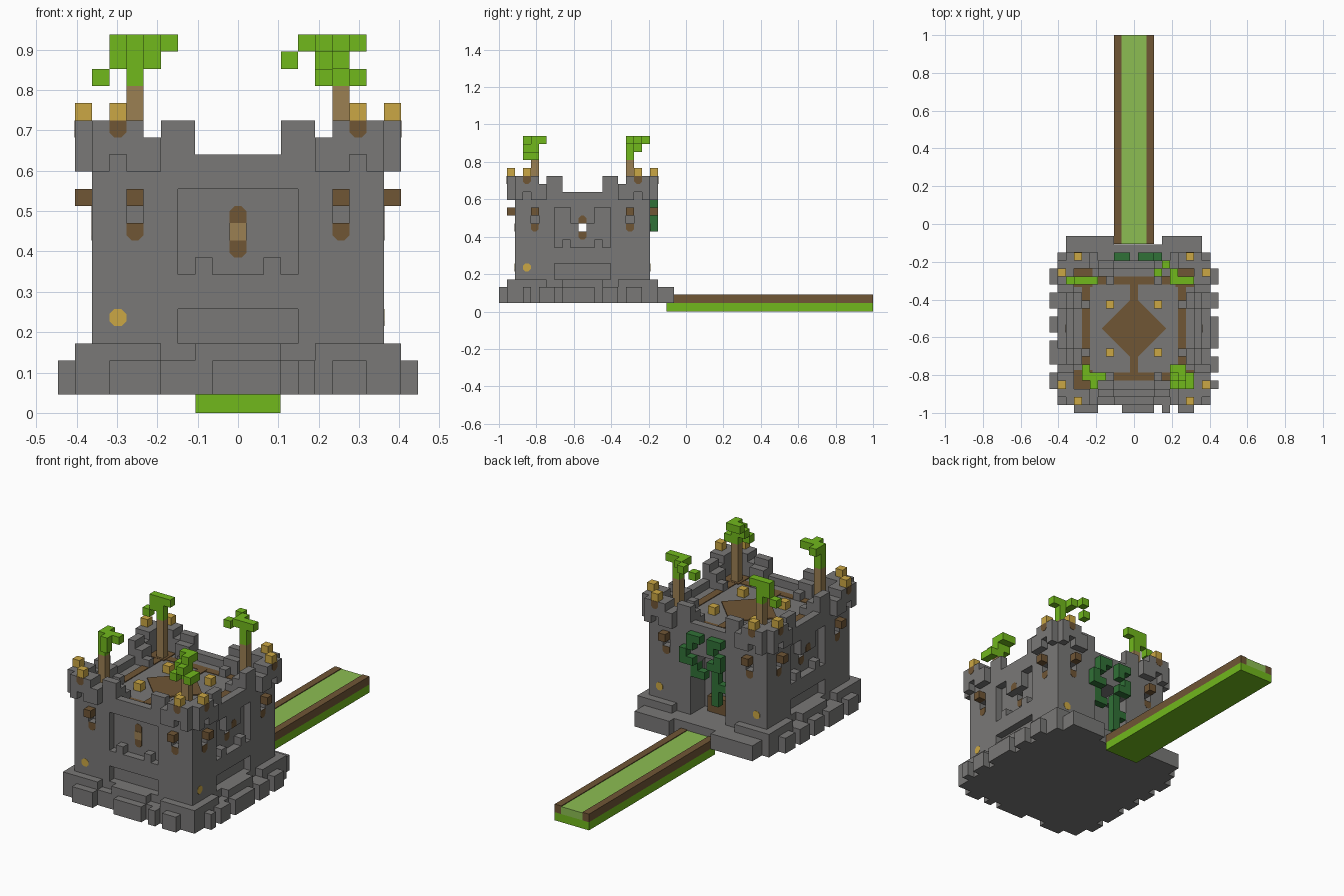
import bpy, bmesh, math
from mathutils import Matrix, Vector

cube = bpy.data.objects.get("Cube")
if cube:
    bpy.data.objects.remove(cube, do_unlink=True)

V = 0.0425                          # block size
ORIGIN = Vector((0, -0.5535, 0.045))  # castle centre at the foot
ROOF = 13                           # roof level in blocks


def material(name, r, g, b):
    m = bpy.data.materials.new(name)
    m.use_nodes = True
    m.diffuse_color = (r, g, b, 1)
    m.node_tree.nodes["Principled BSDF"].inputs["Base Color"].default_value = (r, g, b, 1)
    return m


STONE = material("grey stone", .192, .188, .184)
BROWN = material("dark brown", .16, .092, .036)
TAN = material("tan wood", .33, .215, .086)
GOLD = material("gold", .6, .39, .058)
LEAF = material("leaf green", .165, .48, .012)
GRASS = material("pale grass", .265, .51, .085)
VINE = material("vine green", .03, .165, .038)


def finish(name, bm, mat):
    mesh = bpy.data.meshes.new(name)
    bm.to_mesh(mesh)
    bm.free()
    mesh.materials.append(mat)
    ob = bpy.data.objects.new(name, mesh)
    bpy.context.collection.objects.link(ob)


def blocks(name, cells, mat):
    """Mesh only the exposed faces of a set of grid blocks."""
    bm = bmesh.new()
    axes = [Vector(r) for r in Matrix.Identity(3)]
    for c in cells:
        mid = Vector(c) + Vector((0, 0, .5))
        for ax in range(3):
            for s in (-1, 1):
                near = list(c)
                near[ax] += s
                if tuple(near) in cells:
                    continue
                n, u, w = axes[ax] * s, axes[(ax + 1) % 3] * s, axes[(ax + 2) % 3]
                corners = (-u - w, u - w, u + w, w - u)
                bm.faces.new([bm.verts.new(ORIGIN + V * (mid + (n + t) / 2)) for t in corners])
    bmesh.ops.remove_doubles(bm, verts=bm.verts, dist=V / 100)
    finish(name, bm, mat)


def span(i0, i1, j0, j1, k0, k1):
    return {(i, j, k) for i in range(i0, i1 + 1)
            for j in range(j0, j1 + 1) for k in range(k0, k1 + 1)}


def turn(cells, q):
    """Turn front-side cells by q quarter turns: front, right, back, left."""
    for _ in range(q):
        cells = {(-j, i, k) for i, j, k in cells}
    return cells


def all_sides(cells):
    return set().union(*(turn(cells, q) for q in range(4)))


def box(name, x0, x1, y0, y1, z0, z1, mat):
    bm = bmesh.new()
    size = Matrix.Diagonal((x1 - x0, y1 - y0, z1 - z0, 1))
    at = Matrix.Translation(((x0 + x1) / 2, (y0 + y1) / 2, (z0 + z1) / 2))
    bmesh.ops.create_cube(bm, size=1, matrix=at @ size)
    finish(name, bm, mat)


def spot(name, q, a, d, k, mat, square=0):
    """Thin octagon on a wall: a along it, d from the centre, k up; square = +1/-1
    squares off the upper or lower half."""
    bm = bmesh.new()
    bmesh.ops.create_cone(bm, cap_ends=True, segments=8, radius1=V * .54, radius2=V * .54,
                          depth=.003, matrix=Matrix.Rotation(math.pi / 8, 4, 'Z'))
    for v in bm.verts:
        if v.co.y * square > V * .3:
            v.co.x = math.copysign(V / 2, v.co.x)
    bm.transform(Matrix.Translation(ORIGIN) @ Matrix.Rotation(q * math.pi / 2, 4, 'Z')
                 @ Matrix.Translation((a * V, -d * V, k * V))
                 @ Matrix.Rotation(math.pi / 2, 4, 'X'))
    finish(name, bm, mat)


# Stone keep with a stepped plinth
stone = span(-8, 8, -8, 8, 0, ROOF - 1) | span(-9, 9, -9, 9, 0, 1)
stone |= all_sides(span(-9, -5, -9, -9, 2, 2) | span(5, 9, -9, -9, 2, 2))
stone |= all_sides(span(-2, 2, -9, -9, 2, 2))
plinth = ((-7, -6, -5, -1, 0, 1, 2, 4, 6, 7), (-7, -5, -4, -2, -1, 0, 1, 3, 4, 6, 7),
          range(-8, 9), (-7, -6, -4, -3, -1, 0, 2, 3, 4, 6, 7))
for q, row in enumerate(plinth):
    stone |= turn({(a, -10, k) for a in row for k in (0, 1)}, q)
stone |= span(-8, -3, 11, 11, 0, 1) | span(4, 8, 11, 11, 0, 1)

# Parapet: wall height by distance from the middle of each side
for a in range(-8, 9):
    m = abs(a)
    top = 13 if m <= 2 else 14 if m == 5 else 15
    stone |= all_sides(span(a, a, -8, -8, 12, top))
    if m >= 5:
        stone |= all_sides(span(a, a, -9, -9, 14 if m == 7 else 13, top))
    if m in (3, 4):
        stone |= all_sides(span(a, a, -7, -7, ROOF, 14))
    if m == 3:
        stone |= all_sides({(a, -6, ROOF)})

# Recessed panels, slits and see-through side windows
panel = span(-3, 3, -8, -8, 7, 11) - {(-2, -8, 7), (2, -8, 7)}
lower = span(-3, 3, -8, -8, 3, 4)
side_panel = panel - span(-1, 1, -8, -8, 10, 11)
stone -= turn(panel | lower, 0) | turn(side_panel | lower, 1) | turn(side_panel | lower, 3)
stone -= all_sides({(-6, -8, 10), (6, -8, 10)})
stone -= span(-8, 8, 0, 0, 9, 9)

# Gateway at the back, open onto the causeway
stone -= span(-2, 2, 6, 8, 2, 8) | span(-1, 1, 6, 8, 9, 9)
stone -= span(-2, 2, 9, 9, 2, 2)
blocks("stone_keep", stone, STONE)
blocks("gate_sill", span(-1, 1, 6, 6, 2, 3), BROWN)
box("front_window_plate", -V / 2, V / 2, ORIGIN.y - 7.5 * V - .004, ORIGIN.y - 7.5 * V,
    ORIGIN.z + 9 * V, ORIGIN.z + 10 * V, TAN)

# Lanterns, corner lamps and roof lamps
blocks("lanterns", all_sides({(-6, -9, 11), (6, -9, 11)}), BROWN)
blocks("corner_lamps", all_sides({(-7, -9, 16), (7, -9, 16)}), GOLD)
blocks("roof_lamps", {(i, j, ROOF) for i in (-3, 3) for j in (-3, 3)}, GOLD)

# Marks on the walls
for q in range(4):
    for a in (-1, 1):
        spot("lantern_mark", q, 6 * a, 8.5, 9.5, BROWN, 1)
        spot("lamp_mark", q, 7 * a, 9.5, 15.5, BROWN, 1)
    if q != 2:
        spot("window_mark_low", q, 0, 7.5, 8.5, BROWN, 1)
        spot("window_mark_high", q, 0, 8.5 if q % 2 else 7.5, 10.5, BROWN, -1)
for q, a in ((0, -7), (1, -7), (2, -7), (2, 7)):
    spot("gold_mark", q, a, 8.5, 4.5, GOLD)

# Brown paths painted on the roof
z = ORIGIN.z + ROOF * V
for s in (-1, 1):
    box("roof_path_side", s * .255 - .021, s * .255 + .021,
        ORIGIN.y - .28, ORIGIN.y + .28, z, z + .004, BROWN)
    box("roof_path_end", -.28, .28, ORIGIN.y + s * .255 - .021,
        ORIGIN.y + s * .255 + .021, z, z + .003, BROWN)
    for t in (-1, 1):
        box("roof_path_corner", s * .27 - .05, s * .27 + .05, ORIGIN.y + t * .27 - .05,
            ORIGIN.y + t * .27 + .05, z, z + .005, BROWN)
box("roof_path_middle", -.021, .021, ORIGIN.y - .25, ORIGIN.y + .25, z, z + .005, BROWN)
bm = bmesh.new()
bmesh.ops.create_cone(bm, cap_ends=True, segments=4, radius1=.17, radius2=.17, depth=.006,
                      matrix=Matrix.Translation((0, ORIGIN.y, z + .003)))
finish("roof_diamond", bm, BROWN)

# Corner trees
for i in (-6, 6):
    for j in (-6, 6):
        blocks("tree_trunk", span(i, i, j, j, ROOF, 17), TAN)
crowns = {
    "front_right_leaves": {(-6, -6, 18), (-6, -6, 19), (-5, -7, 19), (-6, -6, 20),
                           (-6, -5, 20), (-5, -6, 20), (-5, -7, 20), (-4, -6, 20)},
    "front_left_leaves": {(6, -6, 18), (7, -6, 18), (5, -7, 18), (7, -7, 18), (6, -6, 19),
                          (5, -6, 19), (6, -7, 19), (6, -6, 20), (6, -5, 20), (5, -5, 20)},
    "back_right_leaves": {(-6, 6, 18), (-8, 6, 18), (-6, 6, 19), (-7, 6, 19),
                          (-7, 6, 20), (-6, 6, 20), (-5, 6, 20)},
    "back_left_leaves": {(6, 6, 18), (6, 6, 19), (3, 7, 19), (6, 6, 20), (7, 6, 20),
                         (5, 6, 20), (5, 7, 20), (4, 8, 20)},
}
for name, cells in crowns.items():
    blocks(name, cells, LEAF)

# Vines over the gateway
vines = {(i, 9, k) for i, k in ((3, 9), (2, 9), (3, 10), (2, 11), (2, 12), (1, 12), (-1, 12),
                                (-2, 12), (-1, 11), (-2, 10), (-1, 9), (-2, 9))}
vines |= {(2, 8, 8), (2, 8, 7), (1, 8, 7), (-2, 8, 6)} | span(-1, -1, 8, 8, 4, 8)
blocks("gate_vines", vines, VINE)

# Causeway with raised kerbs
box("causeway_base", -.105, .105, -.105, 1, 0, .045, LEAF)
box("causeway_grass", -.065, .065, -.105, 1, .045, .086, GRASS)
for name, x in (("right_kerb", -.085), ("left_kerb", .085)):
    box(name, x - .02, x + .02, -.105, 1, .045, .09, BROWN)
